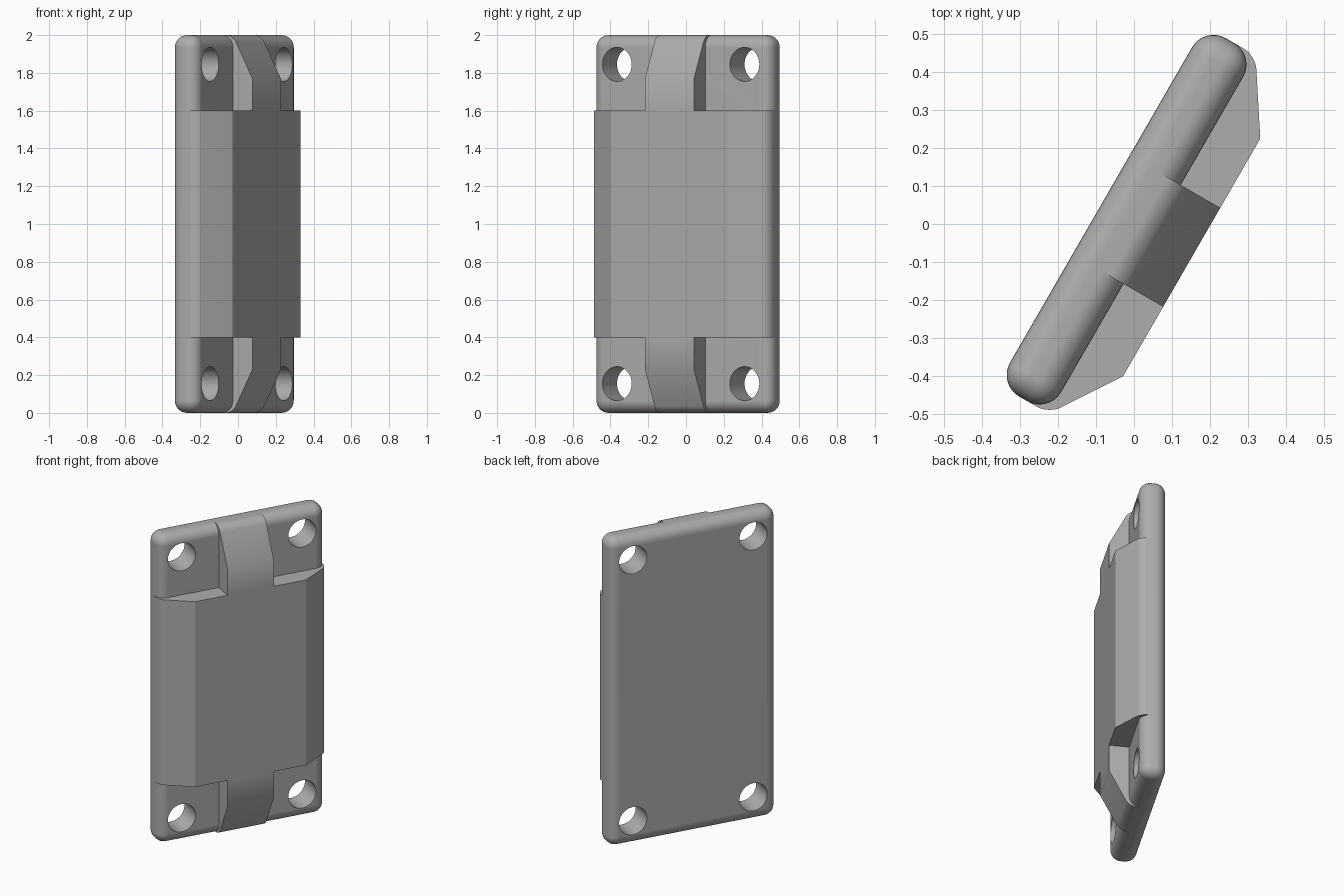
import bpy
import bmesh
import math
from mathutils import Matrix, Vector

if "Cube" in bpy.data.objects:
    bpy.data.objects.remove(bpy.data.objects["Cube"], do_unlink=True)

HALF_W, HALF_H = 0.543, 1.0           # half width and half height of the plate
BACK, FRONT, TOP = 0.1, -0.055, -0.175  # depths, front is -y
ROUND = 0.065

grey = bpy.data.materials.new("plain_grey")
grey.use_nodes = True
grey.diffuse_color = (0.42, 0.42, 0.42, 1)
grey.node_tree.nodes["Principled BSDF"].inputs["Base Color"].default_value = grey.diffuse_color


def make_object(name, bm):
    bmesh.ops.recalc_face_normals(bm, faces=bm.faces)
    mesh = bpy.data.meshes.new(name)
    bm.to_mesh(mesh)
    bm.free()
    mesh.materials.append(grey)
    obj = bpy.data.objects.new(name, mesh)
    bpy.context.collection.objects.link(obj)
    return obj


def prism(name, profile, half_depth, to_point, rounded, offset):
    """Extrude a profile both ways and round the listed profile corners."""
    bm = bmesh.new()
    near = [bm.verts.new(to_point(a, y, -half_depth)) for a, y in profile]
    far = [bm.verts.new(to_point(a, y, half_depth)) for a, y in profile]
    count = len(profile)
    bm.faces.new(near)
    bm.faces.new(far[::-1])
    for i in range(count):
        j = (i + 1) % count
        bm.faces.new((near[i], far[i], far[j], near[j]))
    edges = [bm.edges.get((near[i], far[i])) for i in rounded]
    bmesh.ops.bevel(bm, geom=edges, offset=offset, segments=6, profile=0.5, affect='EDGES')
    return make_object(name, bm)


def combine(target, other, operation):
    mod = target.modifiers.new(operation.lower(), 'BOOLEAN')
    mod.operation, mod.solver, mod.object = operation, 'EXACT', other
    bpy.context.view_layer.objects.active = target
    bpy.ops.object.modifier_apply(modifier=mod.name)
    bpy.data.objects.remove(other, do_unlink=True)


# Rounded back plate
bm = bmesh.new()
bmesh.ops.create_cube(bm, size=1)
bmesh.ops.scale(bm, vec=(2 * HALF_W, BACK - FRONT, 2 * HALF_H), verts=bm.verts)
bmesh.ops.translate(bm, vec=(0, (BACK + FRONT) / 2, 0), verts=bm.verts)
bmesh.ops.bevel(bm, geom=bm.edges[:], offset=ROUND, segments=8, profile=0.5, affect='EDGES')
plate = make_object("mounting_plate", bm)

# Raised pad with sloping sides
seat = FRONT + ROUND
pad_profile = [(-HALF_W, seat), (-HALF_W, FRONT), (-0.36, TOP),
               (0.36, TOP), (HALF_W, FRONT), (HALF_W, seat)]
pad = prism("raised_pad", pad_profile, 0.6, lambda a, y, d: Vector((a, y, d)), (1, 4), 0.035)
combine(plate, pad, 'UNION')

# Central strap, sloping down to the top and bottom edges
strap_profile = [(-HALF_H, seat), (-HALF_H, FRONT), (-0.77, TOP),
                 (0.77, TOP), (HALF_H, FRONT), (HALF_H, seat)]
strap = prism("centre_strap", strap_profile, 0.15, lambda a, y, d: Vector((d, y, a)), (1, 4), 0.039)
combine(plate, strap, 'UNION')

# Four corner screw holes
for sx in (-1, 1):
    for sz in (-1, 1):
        bm = bmesh.new()
        place = Matrix.Translation((sx * 0.39, 0, sz * 0.845)) @ Matrix.Rotation(math.pi / 2, 4, 'X')
        bmesh.ops.create_cone(bm, cap_ends=True, segments=40, radius1=0.09, radius2=0.09,
                              depth=1, matrix=place)
        combine(plate, make_object("hole_cutter", bm), 'DIFFERENCE')

# Turn the part and stand it on the ground
plate.data.transform(Matrix.Translation((0, 0, HALF_H)) @ Matrix.Rotation(math.radians(60), 4, 'Z'))

# Smooth rounded edges, crisp steps
bpy.ops.object.select_all(action='DESELECT')
plate.select_set(True)
bpy.context.view_layer.objects.active = plate
bpy.ops.object.shade_smooth_by_angle(angle=math.radians(30))
weighted = plate.modifiers.new("even_shading", 'WEIGHTED_NORMAL')
weighted.keep_sharp = True
